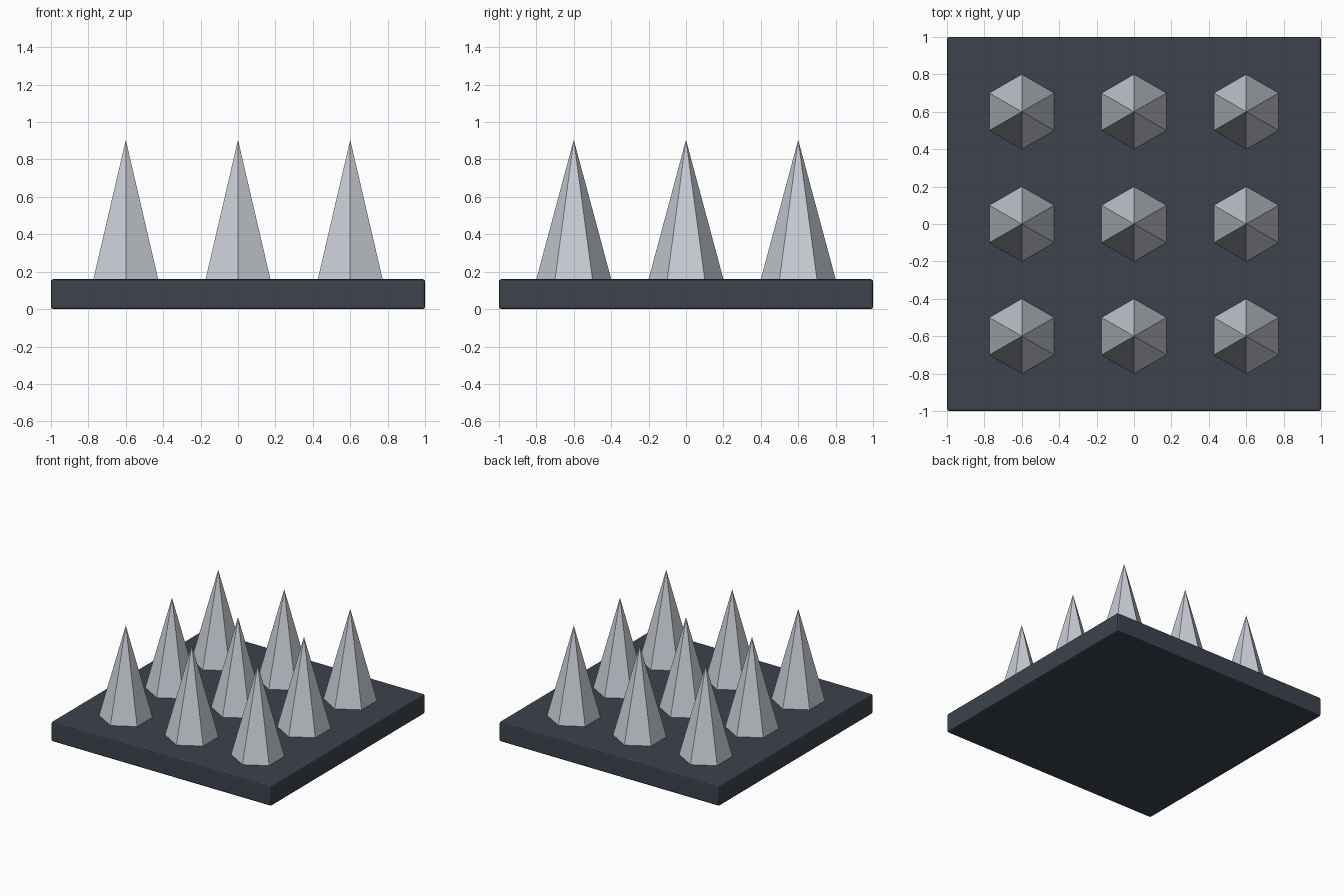
import bpy

if "Cube" in bpy.data.objects:
    bpy.data.objects.remove(bpy.data.objects["Cube"])

BASE_H = 0.16
SPIKE_H = 0.745
SPACING = 0.6


def material(name, rgb):
    m = bpy.data.materials.new(name)
    m.diffuse_color = (*rgb, 1.0)
    m.use_nodes = True
    m.node_tree.nodes["Principled BSDF"].inputs["Base Color"].default_value = m.diffuse_color
    return m


dark = material("dark_slate", (0.045, 0.055, 0.075))
steel = material("pale_steel", (0.58, 0.61, 0.66))

# Square base plate with slightly softened edges
bpy.ops.mesh.primitive_cube_add(size=1, location=(0, 0, BASE_H / 2))
base = bpy.context.object
base.name = "base_plate"
base.scale = (2, 2, BASE_H)
bpy.ops.object.transform_apply(location=False, rotation=False, scale=True)
base.data.materials.append(dark)
bevel = base.modifiers.new("edge_bevel", 'BEVEL')
bevel.width = 0.012
bevel.segments = 2

# Three by three grid of six-sided spikes
for row in (-1, 0, 1):
    for col in (-1, 0, 1):
        bpy.ops.mesh.primitive_cone_add(
            vertices=6, radius1=0.2, radius2=0, depth=SPIKE_H,
            location=(col * SPACING, row * SPACING, BASE_H + SPIKE_H / 2))
        spike = bpy.context.object
        spike.name = f"spike_{row + 2}_{col + 2}"
        spike.data.materials.append(steel)
